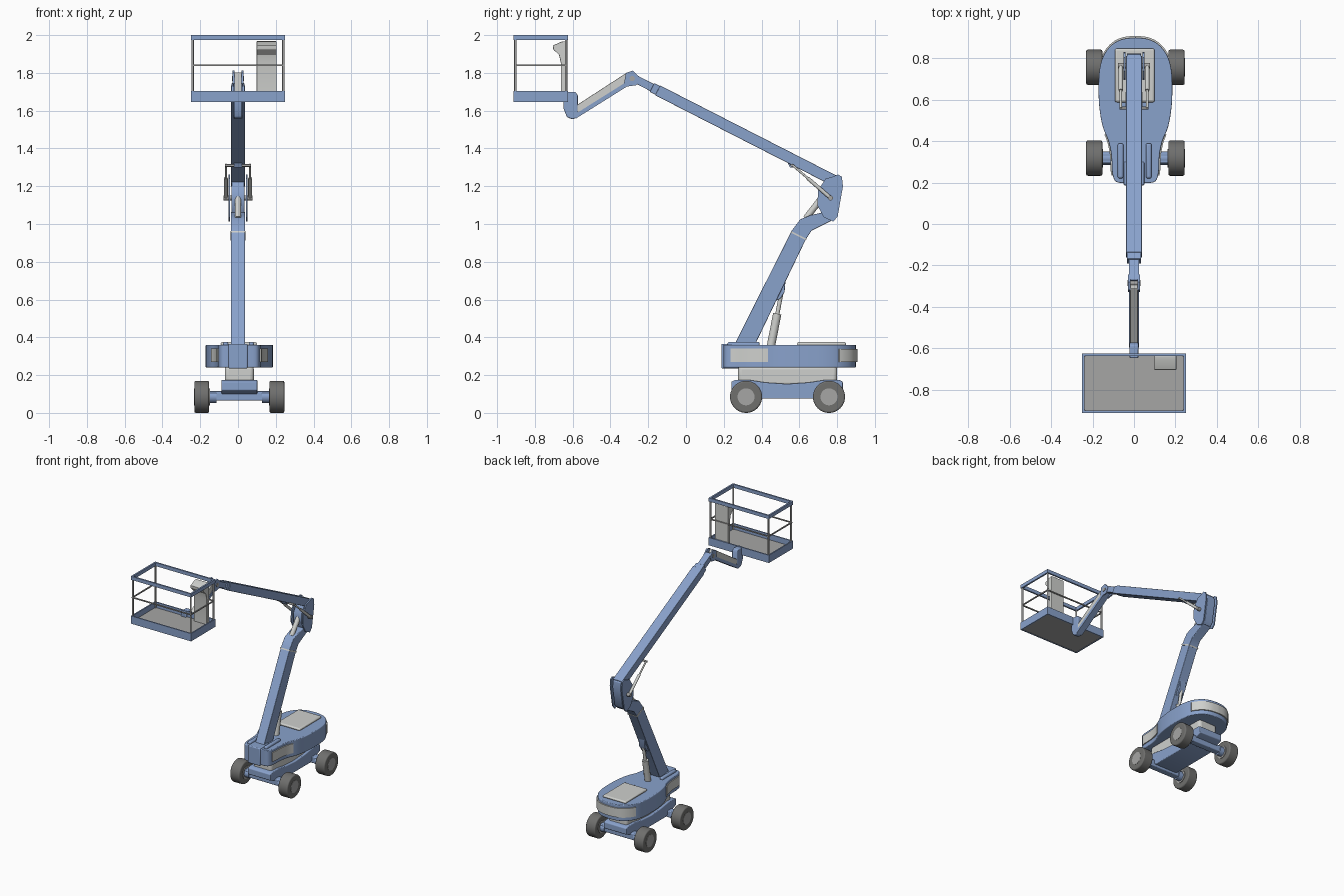
import bpy, bmesh, math
from mathutils import Vector

cube = bpy.data.objects.get("Cube")
if cube:
    bpy.data.objects.remove(cube, do_unlink=True)


def material(name, rgb):
    m = bpy.data.materials.new(name)
    m.use_nodes = True
    m.diffuse_color = (*rgb, 1)
    m.node_tree.nodes["Principled BSDF"].inputs["Base Color"].default_value = (*rgb, 1)
    return m


BLUE = material("steel_blue", (0.25, 0.36, 0.60))
LIGHT = material("light_grey", (0.62, 0.63, 0.61))
GREY = material("mid_grey", (0.38, 0.38, 0.375))
TYRE = material("tyre_grey", (0.16, 0.16, 0.155))
CX = 0.007  # chassis centre line


def finish(name, bm, mat, bevel=0):
    bmesh.ops.recalc_face_normals(bm, faces=bm.faces)
    me = bpy.data.meshes.new(name)
    bm.to_mesh(me)
    bm.free()
    me.materials.append(mat)
    me.polygons.foreach_set("use_smooth", [True] * len(me.polygons))
    me.set_sharp_from_angle(angle=math.radians(32))
    ob = bpy.data.objects.new(name, me)
    bpy.context.scene.collection.objects.link(ob)
    if bevel:
        mod = ob.modifiers.new("bevel", "BEVEL")
        mod.width = bevel
        mod.segments = 3
        mod.limit_method = "ANGLE"
        mod.angle_limit = math.radians(40)
    return ob


def extrude(name, points, offset, mat, bevel=0):
    bm = bmesh.new()
    face = bm.faces.new([bm.verts.new(p) for p in points])
    geom = bmesh.ops.extrude_face_region(bm, geom=[face])["geom"]
    verts = [g for g in geom if isinstance(g, bmesh.types.BMVert)]
    bmesh.ops.translate(bm, verts=verts, vec=offset)
    return finish(name, bm, mat, bevel)


def side_prism(name, profile, x0, x1, mat, bevel=0):
    """Side profile (y, z) extruded across x."""
    return extrude(name, [(x0, y, z) for y, z in profile], (x1 - x0, 0, 0), mat, bevel)


def plan_prism(name, outline, z0, z1, mat, bevel=0):
    """Plan outline (x, y) extruded upwards."""
    return extrude(name, [(x, y, z0) for x, y in outline], (0, 0, z1 - z0), mat, bevel)


def box(name, x0, x1, y0, y1, z0, z1, mat, bevel=0):
    return plan_prism(name, [(x0, y0), (x1, y0), (x1, y1), (x0, y1)], z0, z1, mat, bevel)


def beam(name, a, b, thick, half, mat, bevel=0):
    """Rectangular tube between two (y, z) points."""
    a, b = Vector(a), Vector(b)
    d = (b - a).normalized()
    n = Vector((-d.y, d.x)) * thick / 2
    return side_prism(name, [a - n, b - n, b + n, a + n], -half, half, mat, bevel)


def rod(name, a, b, r, mat, sides=20, bevel=0):
    a, b = Vector(a), Vector(b)
    bm = bmesh.new()
    bmesh.ops.create_cone(bm, cap_ends=True, segments=sides, radius1=r, radius2=r, depth=(b - a).length)
    turn = (b - a).to_track_quat("Z", "Y").to_matrix()
    bmesh.ops.rotate(bm, verts=bm.verts, matrix=turn)
    bmesh.ops.translate(bm, verts=bm.verts, vec=(a + b) / 2)
    return finish(name, bm, mat, bevel)


def spline(pts, steps=4):
    """Smooth curve through the points."""
    p = [Vector(q) for q in [pts[0]] + pts + [pts[-1]]]
    out = []
    for i in range(1, len(p) - 2):
        for s in range(steps):
            t = s / steps
            a, b, c, d = p[i - 1:i + 3]
            out.append(0.5 * (2 * b + (c - a) * t + (2 * a - 5 * b + 4 * c - d) * t * t
                              + (3 * b - a - 3 * c + d) * t ** 3))
    return out + [p[-1]]


# Wheels and axles
for end, wy in (("front", 0.318), ("rear", 0.757)):
    box(end + "_axle", CX - 0.165, CX + 0.165, wy - 0.025, wy + 0.025, 0.065, 0.115, BLUE, 0.006)
    for side, s in (("left", 1), ("right", -1)):
        def at(x):
            return (CX + s * x, wy, 0.085)
        rod(f"{end}_{side}_tyre", at(0.16), at(0.238), 0.085, TYRE, 40, 0.008)
        rod(f"{end}_{side}_hub", at(0.156), at(0.2395), 0.045, GREY, 32)
        rod(f"{end}_{side}_axle_flange", at(0.12), at(0.157), 0.032, BLUE, 24)

# Chassis and slewing base
half_top = [(0.24, 0.12), (0.24, 0.165), (0.26, 0.175), (0.33, 0.175), (0.42, 0.161), (0.535, 0.153)]
chassis = half_top + [(1.07 - y, z) for y, z in half_top[-2::-1]] + [(0.71, 0.075), (0.36, 0.075)]
side_prism("chassis", chassis, CX - 0.095, CX + 0.095, BLUE, 0.005)
box("slewing_base", CX - 0.077, CX + 0.077, 0.275, 0.80, 0.14, 0.25, LIGHT, 0.02)

# Turntable body
half = spline([(0, 0.9), (0.06, 0.893), (0.11, 0.868), (0.15, 0.82), (0.171, 0.76), (0.178, 0.68),
               (0.175, 0.57), (0.158, 0.47), (0.13, 0.4), (0.116, 0.33), (0.112, 0.25), (0.095, 0.205),
               (0.05, 0.198)])
ring = [(CX + x, y) for x, y in half] + [(CX - x, y) for x, y in half[:0:-1]]
plan_prism("turntable_body", ring, 0.24, 0.36, BLUE, 0.005)
box("boom_foot", -0.05, 0.05, 0.187, 0.30, 0.235, 0.366, BLUE, 0.006)
box("engine_cover", CX - 0.099, CX + 0.093, 0.588, 0.848, 0.355, 0.375, LIGHT, 0.01)

# Counterweight band around the rear
arc = [p for p in half if p[1] > 0.8]
arc = [(-x, y) for x, y in arc[:0:-1]] + [(x, y) for x, y in arc]


def grow(k):
    return [(CX + x * k, 0.6 + (y - 0.6) * k) for x, y in arc]


plan_prism("counterweight", grow(1.03) + grow(0.95)[::-1], 0.27, 0.338, LIGHT)

# Side panels and top ribs near the front
for side, s in (("left", 1), ("right", -1)):
    run = [p for p in half if 0.225 < p[1] < 0.44]
    skin = [(CX + s * (x + 0.007), y) for x, y in run] + [(CX + s * (x - 0.02), y) for x, y in run[::-1]]
    plan_prism(side + "_side_panel", skin, 0.27, 0.34, LIGHT)
    x = CX - 0.004 + s * 0.068
    box(side + "_top_rib", x - 0.014, x + 0.014, 0.22, 0.39, 0.35, 0.376, BLUE, 0.01)

# Tower boom with bent head, gusset and lift cylinder
tower = [(0.25, 0.35), (0.56, 0.965), (0.605, 1.025), (0.66, 1.047), (0.74, 1.065), (0.785, 1.04),
         (0.765, 1.015), (0.665, 0.965), (0.635, 0.92), (0.36, 0.35)]
side_prism("tower_boom", tower, -0.037, 0.037, BLUE, 0.004)
beam("tower_band", (0.594, 0.934), (0.598, 0.942), 0.09, 0.041, LIGHT)
side_prism("lift_gusset", [(0.53, 0.74), (0.522, 0.64), (0.50, 0.605), (0.44, 0.575), (0.44, 0.62)],
           -0.025, 0.025, BLUE, 0.004)
rod("lift_cylinder", (0, 0.447, 0.34), (0, 0.483, 0.525), 0.022, LIGHT)
rod("lift_piston", (0, 0.483, 0.52), (0, 0.505, 0.635), 0.011, LIGHT)

# Elbow between the two booms
elbow = [(0.775, 1.25), (0.805, 1.262), (0.825, 1.25), (0.831, 1.2), (0.803, 1.04), (0.78, 1.013),
         (0.73, 1.035), (0.695, 1.10), (0.70, 1.18), (0.74, 1.24)]
core = [(0.76 + (y - 0.76) * 0.9, 1.14 + (z - 1.14) * 0.9) for y, z in elbow]
side_prism("elbow_core", core, -0.034, 0.034, BLUE, 0.004)
for side, s in (("left", 1), ("right", -1)):
    side_prism(side + "_elbow_plate", elbow, s * 0.042, s * 0.051, BLUE)
    rod(side + "_boom_cylinder", (s * 0.064, 0.765, 1.138), (s * 0.064, 0.645, 1.242), 0.010, LIGHT, 16)
    rod(side + "_boom_piston", (s * 0.064, 0.645, 1.242), (s * 0.064, 0.56, 1.315), 0.006, LIGHT, 12)
rod("elbow_pin", (-0.077, 0.765, 1.138), (0.077, 0.765, 1.138), 0.013, GREY)
rod("boom_pin", (-0.07, 0.56, 1.31), (0.07, 0.56, 1.31), 0.007, GREY, 12)
side_prism("boom_lug", [(0.53, 1.34), (0.55, 1.30), (0.575, 1.30), (0.64, 1.29)], -0.02, 0.02, BLUE)
rod("elbow_cylinder", (0, 0.635, 1.03), (0, 0.72, 1.14), 0.017, LIGHT)

# Telescopic upper boom


def axis(y):
    return (y, 1.222 + (0.80 - y) * 0.511)


beam("upper_boom", axis(0.80), axis(-0.15), 0.058, 0.038, BLUE, 0.003)
beam("boom_collar", axis(-0.14), axis(-0.18), 0.052, 0.034, BLUE, 0.002)
beam("inner_boom", axis(-0.14), axis(-0.28), 0.042, 0.025, BLUE, 0.002)

# Boom tip fork
fork = [(-0.328, 1.745), (-0.318, 1.80), (-0.28, 1.812), (-0.245, 1.775), (-0.262, 1.735), (-0.31, 1.728)]
for side, s in (("left", 1), ("right", -1)):
    side_prism(side + "_tip_plate", fork, s * 0.018, s * 0.028, BLUE)
rod("tip_pin", (-0.032, -0.285, 1.77), (0.032, -0.285, 1.77), 0.014, GREY)

# Jib and platform bracket
beam("jib_lower_rail", (-0.59, 1.567), (-0.285, 1.758), 0.022, 0.024, BLUE)
beam("jib_arm", (-0.585, 1.60), (-0.30, 1.785), 0.042, 0.019, LIGHT, 0.003)
bracket = [(-0.648, 1.70), (-0.585, 1.70), (-0.573, 1.68), (-0.573, 1.60), (-0.563, 1.57),
           (-0.60, 1.554), (-0.63, 1.565), (-0.648, 1.61)]
side_prism("platform_bracket", bracket, -0.021, 0.021, BLUE, 0.006)

# Work platform
X, Y0, Y1 = 0.25, -0.913, -0.625


def rect_frame(name, z0, z1, t, inset, mat):
    x, a, b = X - inset, Y0 + inset, Y1 - inset
    box(name + "_front", -x, x, a, a + t, z0, z1, mat)
    box(name + "_back", -x, x, b - t, b, z0, z1, mat)
    box(name + "_left", x - t, x, a + t, b - t, z0, z1, mat)
    box(name + "_right", -x, -x + t, a + t, b - t, z0, z1, mat)


box("platform_floor", -X + 0.005, X - 0.005, Y0 + 0.005, Y1 - 0.005, 1.647, 1.662, GREY)
rect_frame("toe_board", 1.645, 1.703, 0.009, 0, BLUE)
rect_frame("top_rail", 1.974, 2.0, 0.012, 0, BLUE)
rect_frame("mid_rail", 1.836, 1.844, 0.008, 0.004, GREY)
for x in (-X + 0.01, X - 0.01):
    for y in (Y0 + 0.01, Y1 - 0.01):
        rod("platform_post", (x, y, 1.65), (x, y, 1.98), 0.0065, GREY, 12)

# Control console
console = [(-0.636, 1.66), (-0.636, 1.968), (-0.66, 1.965), (-0.705, 1.945), (-0.703, 1.925),
           (-0.672, 1.895), (-0.662, 1.85), (-0.662, 1.66)]
side_prism("control_console", console, 0.098, 0.205, LIGHT, 0.003)
